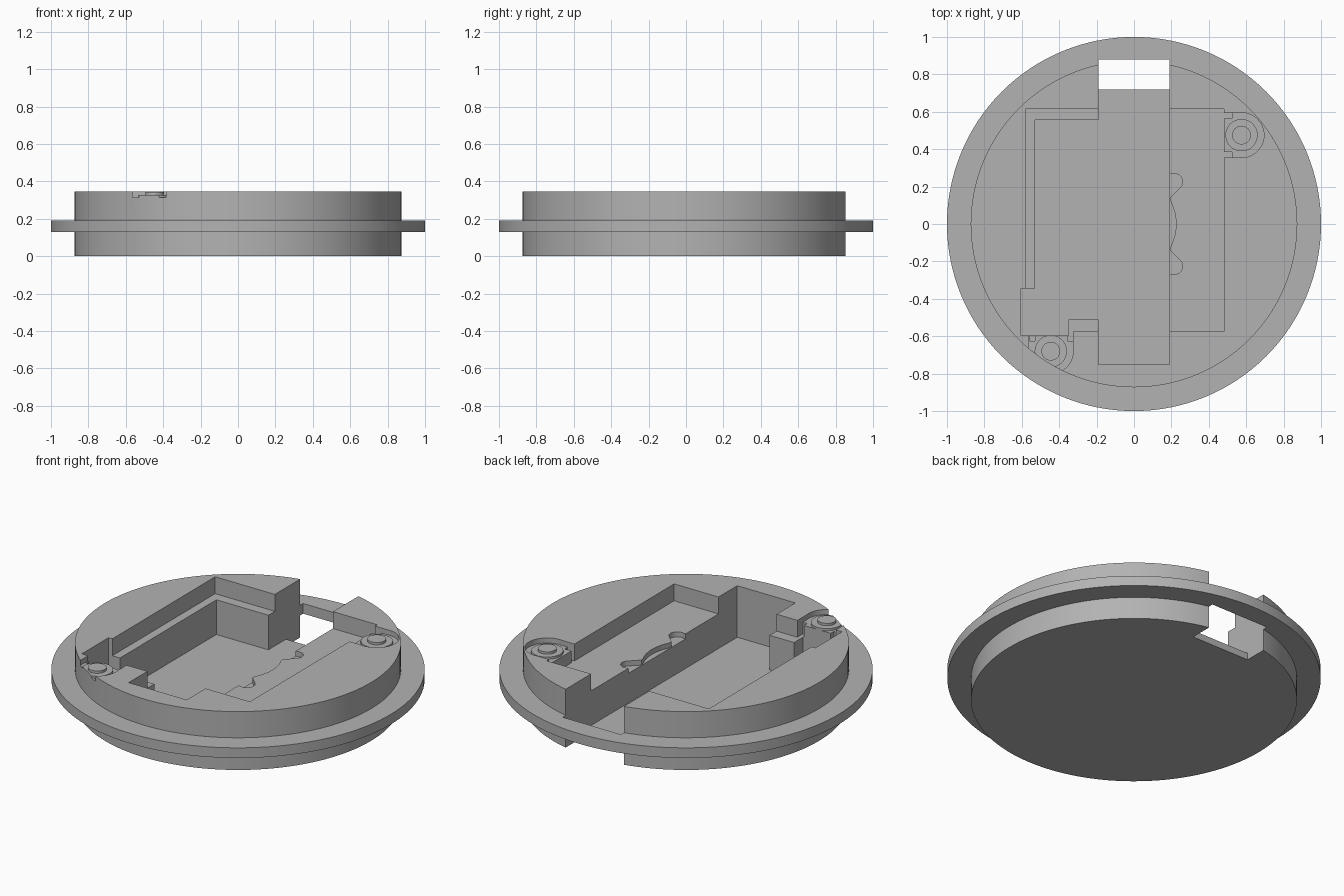
import bpy, bmesh, math

cube = bpy.data.objects.get("Cube")
if cube:
    bpy.data.objects.remove(cube, do_unlink=True)

grey = bpy.data.materials.new("plain grey")
grey.use_nodes = True
GREY = (0.45, 0.45, 0.45, 1)
grey.diffuse_color = GREY
grey.node_tree.nodes["Principled BSDF"].inputs["Base Color"].default_value = GREY

BODY_R, TOP, OVER = 0.873, 0.345, 0.5
FLOOR, LEDGE, SEAT = 0.04, 0.245, 0.315


def finish(bm, name):
    bmesh.ops.recalc_face_normals(bm, faces=bm.faces)
    mesh = bpy.data.meshes.new(name)
    bm.to_mesh(mesh)
    bm.free()
    obj = bpy.data.objects.new(name, mesh)
    bpy.context.collection.objects.link(obj)
    mesh.materials.append(grey)
    return obj


def lathe(name, profile, x=0, y=0, sides=128):
    """Stack of rings from (radius, z) pairs, capped at both ends."""
    bm = bmesh.new()
    rings = []
    for r, z in profile:
        angles = [2 * math.pi * i / sides for i in range(sides)]
        rings.append([bm.verts.new((x + r * math.cos(a), y + r * math.sin(a), z)) for a in angles])
    for low, high in zip(rings, rings[1:]):
        for i in range(sides):
            j = (i + 1) % sides
            bm.faces.new((low[i], low[j], high[j], high[i]))
    bm.faces.new(rings[0])
    bm.faces.new(rings[-1])
    return finish(bm, name)


def prism(name, outline, z0, z1=OVER):
    bm = bmesh.new()
    face = bm.faces.new([bm.verts.new((x, y, z0)) for x, y in outline])
    up = bmesh.ops.extrude_face_region(bm, geom=[face])["geom"]
    for v in up:
        if isinstance(v, bmesh.types.BMVert):
            v.co.z = z1
    return finish(bm, name)


def box(x0, x1, y0, y1, z0):
    return prism("cutter", [(x0, y0), (x1, y0), (x1, y1), (x0, y1)], z0)


def boolean(target, cutter, operation="DIFFERENCE"):
    cutter.hide_render = True
    mod = target.modifiers.new("cut", "BOOLEAN")
    mod.operation, mod.object, mod.solver = operation, cutter, "EXACT"
    bpy.context.view_layer.objects.active = target
    bpy.ops.object.modifier_apply(modifier=mod.name)
    bpy.data.objects.remove(cutter, do_unlink=True)


def smooth(obj):
    bpy.ops.object.select_all(action="DESELECT")
    obj.select_set(True)
    bpy.context.view_layer.objects.active = obj
    bpy.ops.object.shade_smooth_by_angle(angle=math.radians(30))


# Round body with a flange
body = lathe("round_body", [(BODY_R, 0), (BODY_R, 0.13), (1, 0.13), (1, 0.19),
                            (BODY_R, 0.19), (BODY_R, TOP)])

# Shallow ledges on both sides
boolean(body, box(-0.58, -0.1, -0.345, 0.615, LEDGE))
boolean(body, box(0.1, 0.48, -0.575, 0.615, LEDGE))
boolean(body, box(-0.35, -0.1, -0.575, -0.4, LEDGE))

# Deep compartment, long channel and open cable exit
deep = [(-0.605, -0.595), (-0.35, -0.595), (-0.35, -0.51), (-0.19, -0.51), (-0.19, -0.75),
        (0.19, -0.75), (0.19, 0.8), (-0.19, 0.8), (-0.19, 0.555), (-0.53, 0.555),
        (-0.53, -0.345), (-0.605, -0.345)]
boolean(body, prism("cutter", deep, FLOOR))
boolean(body, box(-0.19, 0.19, 0.72, 0.88, -0.1))

# Curved recess in the ledge: a bulge with a rounded lobe at each end
half = [(0.15, 0.0 + 0.27), (0.19, 0.267)]
half += [(0.215 + 0.045 * math.cos(a), 0.225 + 0.045 * math.sin(a))
         for a in (math.radians(110 - 15 * i) for i in range(11))]
half += [(0.192, 0.14)]
half += [(0.225 - 0.033 * (y / 0.13) ** 2, y) for y in (0.12, 0.09, 0.06, 0.03)]
outline = half + [(0.225, 0)] + [(x, -y) for x, y in reversed(half)]
boolean(body, prism("cutter", outline, LEDGE - 0.03))


# Screw seats: round recess open to one side, two clip notches, stepped boss
def screw_seat(name, x, y, opening, notches):
    boolean(body, lathe("cutter", [(0.12, SEAT), (0.12, OVER)], x, y, 64))
    boolean(body, box(*opening, SEAT))
    for notch in notches:
        boolean(body, box(*notch, LEDGE))
    boss = lathe(name, [(0.086, SEAT - 0.01), (0.086, 0.328), (0.05, 0.328), (0.05, 0.342)], x, y, 64)
    boolean(boss, lathe("cutter", [(BODY_R, 0), (BODY_R, OVER)]), "INTERSECT")
    smooth(boss)


screw_seat("back_screw_boss", 0.575, 0.475, (0.47, 0.575, 0.356, 0.594),
           [(0.47, 0.525, 0.565, 0.594), (0.47, 0.525, 0.356, 0.385)])
screw_seat("front_screw_boss", -0.445, -0.68, (-0.564, -0.326, -0.68, -0.59),
           [(-0.56, -0.53, -0.625, -0.59), (-0.355, -0.326, -0.625, -0.57)])

smooth(body)
